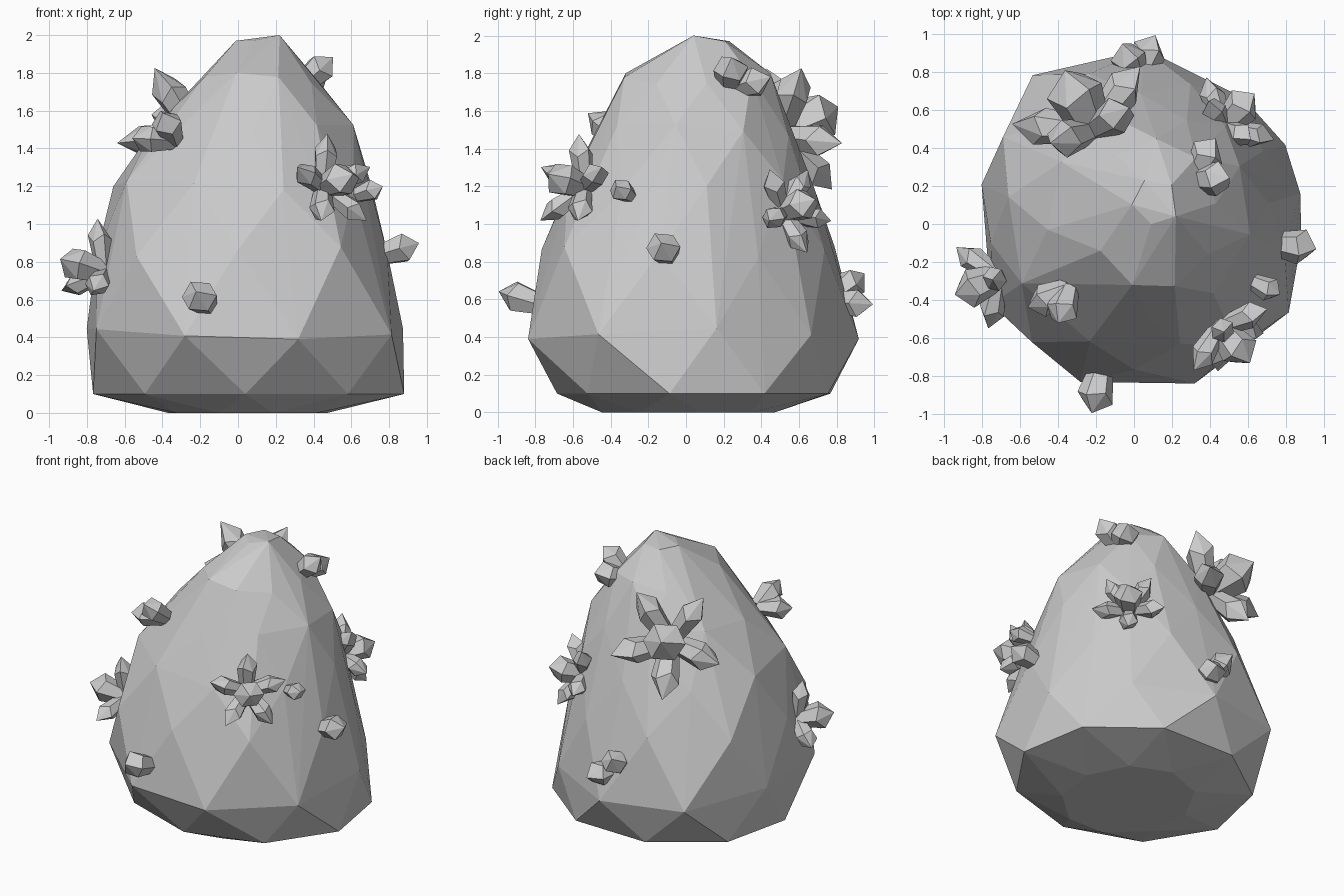
import bpy, bmesh, math
from mathutils import Vector

if "Cube" in bpy.data.objects:
    bpy.data.objects.remove(bpy.data.objects["Cube"])


def finish(bm, name):
    bmesh.ops.recalc_face_normals(bm, faces=bm.faces)
    me = bpy.data.meshes.new(name)
    bm.to_mesh(me)
    bm.free()
    ob = bpy.data.objects.new(name, me)
    bpy.context.collection.objects.link(ob)


# boulder: hull of staggered rings (height, centre x, centre y, radius x, radius y)
levels = [(0, .05, 0, .42, .46), (.1, .06, .06, .82, .73), (.42, .04, .03, .83, .87),
          (.85, .02, .02, .76, .77), (1.2, .02, .01, .68, .66),
          (1.5, .08, .05, .53, .52), (1.77, .11, .05, .32, .39),
          (1.97, .11, .12, .12, .12)]
bm = bmesh.new()
for k, (z, cx, cy, rx, ry) in enumerate(levels):
    n = 5 if k == len(levels) - 1 else 9
    for i in range(n):
        a = 2 * math.pi * (i + k / 2) / n + .15
        c, s = math.cos(a), math.sin(a)
        lift = .03 * math.sin(5 * i + 3 * k) if 1 < k < 7 else 0
        # the belly is squarish, except for its shaved back right corner
        corner = -.05 if c > 0 and s > 0 else .09
        m = 1.02 + (corner * math.sin(2 * a) ** 2 if 1 < k < 4 else 0)
        bm.verts.new((cx + rx * c * m, cy + ry * s * m, z + lift))
bm.verts.new((.22, .04, 2))
bmesh.ops.convex_hull(bm, input=bm.verts)
bmesh.ops.delete(bm, geom=[v for v in bm.verts if not v.link_faces], context='VERTS')
finish(bm, "boulder")


def crystal(bm, base, tip, r, sides=6):
    """Six-sided shard: narrow root, wide uneven shoulder, pointed end."""
    axis = tip - base
    rot = axis.to_track_quat('Z', 'Y')
    rings = []
    for t, k in ((0, .65), (.66, 1)):
        ring = []
        for i in range(sides):
            a = 2 * math.pi * i / sides
            off = Vector((math.cos(a) * r * k, math.sin(a) * r * k * .9,
                          .06 * (-1) ** i * axis.length * k))
            ring.append(bm.verts.new(base + axis * t + rot @ off))
        rings.append(ring)
    lo, hi = rings
    end = bm.verts.new(tip)
    bm.faces.new(lo)
    for i in range(sides):
        j = (i + 1) % sides
        bm.faces.new((lo[i], lo[j], hi[j], hi[i]))
        bm.faces.new((hi[i], hi[j], end))


# crystal clusters: root x, y, z, length, number of splayed shards, roll in degrees
clusters = {
    "front_right_crystals": (.45, -.54, 1.19, .26, 5, 90),
    "back_left_crystals": (-.22, .49, 1.47, .38, 5, -90),
    "back_right_crystals": (.47, .51, 1.06, .25, 5, -90),
    "left_crystals": (-.71, -.28, .74, .26, 3, 90),
    "upper_left_crystals": (-.34, -.34, 1.44, .25, 2, 40),
    "upper_right_crystals": (.31, .23, 1.71, .27, 2, -30),
    "low_back_crystals": (.02, .75, .59, .27, 2, 45),
    "low_front_crystal": (-.17, -.76, .57, .25, 1, 0),
    "low_right_crystal": (.73, -.1, .83, .24, 1, 0),
    "small_right_crystal": (.62, -.3, 1.15, .17, 1, 0),
}
for name, (x, y, z, size, count, roll) in clusters.items():
    root = Vector((x, y, z))
    out = Vector((x, y, 0)).normalized()
    out = (out + Vector((0, 0, .3 + max(0, z - 1.3) * .8))).normalized()
    side = Vector((0, 0, 1)).cross(out).normalized()
    up = out.cross(side)
    bm = bmesh.new()
    if count != 2:                       # central shard
        crystal(bm, root, root + out * size, size * .39)
    if count > 1:                        # shards splayed around it
        fwd, spread, r = (.85, .45, .34) if count == 2 else (.45, 1.02, .26)
        for i in range(count):
            a = math.radians(roll + 360 * i / count)
            arm = side * math.cos(a) + up * math.sin(a)
            crystal(bm, root, root + (out * fwd + arm * spread) * size, size * r)
    finish(bm, name)
